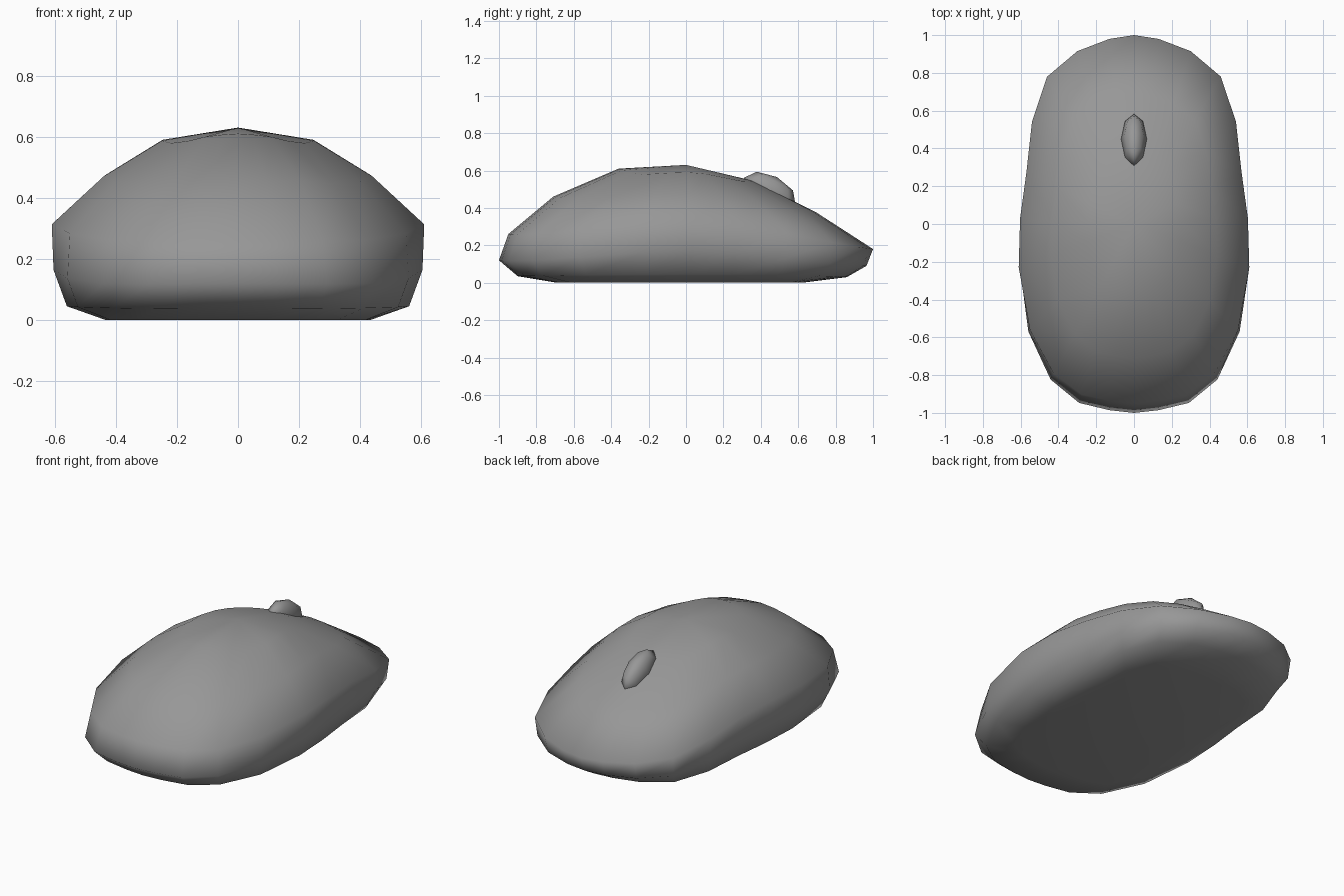
import bpy, bmesh, math

if "Cube" in bpy.data.objects:
    bpy.data.objects.remove(bpy.data.objects["Cube"])

# Plan outline, right half, nose to palm end
half = [(0, 1), (.13, .98), (.30, .915), (.46, .78), (.54, .54), (.57, .27), (.603, .03),
        (.612, -.23), (.56, -.57), (.44, -.82), (.29, -.945), (.13, -.985), (0, -1)]
outline = half + [(-x, y) for x, y in half[-2:0:-1]]

# Shell levels: (outline scale, height) along side, nose and palm, then the change at the corners
levels = [((.41, .59), (.36, .545), (.36, .61), (0, -.02)),
          ((.72, .475), (.69, .38), (.71, .46), (0, -.02)),
          ((1, .32), (1, .18), (.95, .26), (0, -.02)),
          ((.985, .17), (.965, .09), (1, .12), (.01, -.02)),
          ((.91, .045), (.86, .03), (.90, .035), (.035, 0)),
          ((.70, .0), (.62, .0), (.69, .0), (.06, 0))]

grey = bpy.data.materials.new("dark_grey")
grey.diffuse_color = (.31, .31, .31, 1)
grey.use_nodes = True
grey.node_tree.nodes["Principled BSDF"].inputs["Base Color"].default_value = grey.diffuse_color


def finish(bm, name):
    bmesh.ops.recalc_face_normals(bm, faces=bm.faces)
    for f in bm.faces:
        f.smooth = True
    me = bpy.data.meshes.new(name)
    bm.to_mesh(me)
    bm.free()
    me.materials.append(grey)
    ob = bpy.data.objects.new(name, me)
    bpy.context.collection.objects.link(ob)
    return ob


# Body shell: rings of the outline, domed on top and flat below
bm = bmesh.new()
rings = []
for side, nose, palm, corner in levels:
    ring = []
    for x, y in outline:
        end = nose if y > 0 else palm
        t = y * y
        c = 4 * t * (1 - t)
        s = side[0] * (1 - t) + end[0] * t + corner[0] * c
        z = side[1] * (1 - t) + end[1] * t + corner[1] * c
        ring.append(bm.verts.new((x * s, y * s, z)))
    rings.append(ring)
apex = bm.verts.new((0, 0, .63))
n = len(outline)
for i in range(n):
    j = (i + 1) % n
    bm.faces.new((apex, rings[0][i], rings[0][j]))
    for a, b in zip(rings, rings[1:]):
        bm.faces.new((a[i], b[i], b[j], a[j]))
bm.faces.new(rings[-1])
finish(bm, "mouse_body")

# Scroll wheel: small tilted low-poly ellipsoid
bm = bmesh.new()
bmesh.ops.create_uvsphere(bm, u_segments=8, v_segments=4, radius=1)
wheel = finish(bm, "scroll_wheel")
wheel.scale = (.07, .155, .085)
wheel.rotation_euler.x = math.radians(-27)
wheel.location = (0, .447, .49)
